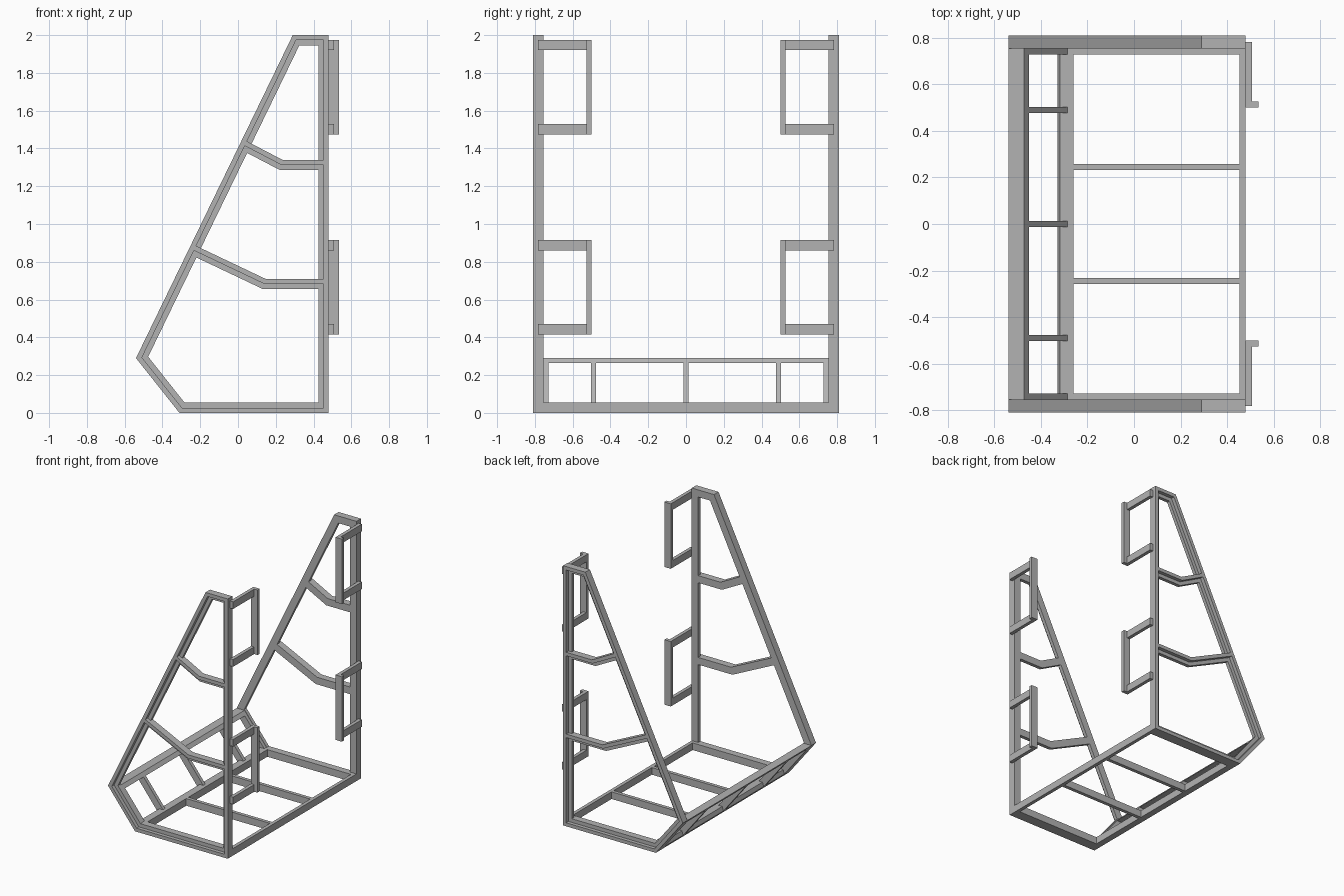
import bpy, bmesh
from mathutils import Vector

cube = bpy.data.objects.get("Cube")
if cube:
    bpy.data.objects.remove(cube, do_unlink=True)

STEEL = (0.45, 0.45, 0.45, 1)
mat = bpy.data.materials.new("grey steel")
mat.use_nodes = True
mat.diffuse_color = STEEL
mat.node_tree.nodes["Principled BSDF"].inputs["Base Color"].default_value = STEEL

W, T = 0.055, 0.027               # leg width and wall thickness of the angle section
OUT, IN = 0.81, 0.755             # outer and inner faces of the side frames
MID = IN + T
OUTLINE = [(-0.54, 0.29), (-0.31, 0), (0.48, 0), (0.48, 2), (0.29, 2)]


def finish(bm, name, mirror=False):
    bmesh.ops.recalc_face_normals(bm, faces=bm.faces)
    mesh = bpy.data.meshes.new(name)
    bm.to_mesh(mesh)
    bm.free()
    mesh.materials.append(mat)
    obj = bpy.data.objects.new(name, mesh)
    bpy.context.collection.objects.link(obj)
    if mirror:
        mod = obj.modifiers.new("other side", "MIRROR")
        mod.use_axis = (False, True, False)
        mod.use_mirror_merge = False
    return obj


def prism(bm, pts, y0, y1):
    """Extrude an (x, z) polygon along y."""
    a, b = ([bm.verts.new((x, y, z)) for x, z in pts] for y in (y0, y1))
    bm.faces.new(a)
    bm.faces.new(b[::-1])
    for i in range(len(a)):
        j = (i + 1) % len(a)
        bm.faces.new((a[i], b[i], b[j], a[j]))


def box(bm, x0, x1, y0, y1, z0, z1):
    prism(bm, [(x0, z0), (x1, z0), (x1, z1), (x0, z1)], y0, y1)


def inset(pts, d):
    """Move every side of a counter-clockwise polygon inwards by d, mitred."""
    res = []
    for i, p in enumerate(pts):
        p = Vector(p)
        a = (p - Vector(pts[i - 1])).normalized()
        b = (Vector(pts[(i + 1) % len(pts)]) - p).normalized()
        na, nb = Vector((-a.y, a.x)), Vector((-b.y, b.x))
        res.append(tuple(p + (na + nb) * d / (1 + na.dot(nb))))
    return res


def ring(bm, outer, inner, y0, y1):
    """Closed mitred band between two outlines."""
    loops = [[bm.verts.new((x, y, z)) for x, z in pts]
             for pts, y in ((outer, y0), (outer, y1), (inner, y1), (inner, y0))]
    for i in range(len(outer)):
        j = (i + 1) % len(outer)
        for k in range(4):
            a, b = loops[k], loops[(k + 1) % 4]
            bm.faces.new((a[i], a[j], b[j], b[i]))


def leg_x(z, d):
    """x on the sloping leg at height z, d in from its outer edge."""
    p, q = inset(OUTLINE, d)[0], inset(OUTLINE, d)[4]
    return p[0] + (q[0] - p[0]) * (z - p[1]) / (q[1] - p[1])


# Side frames: angle section with the web inside and the rim outside
bm = bmesh.new()
ring(bm, OUTLINE, inset(OUTLINE, W), IN, MID)
ring(bm, OUTLINE, inset(OUTLINE, T), MID, OUT)
finish(bm, "side_frames", True)

# Bent cross braces in the side frames: (bend x, top of flat part, top at leg)
bm = bmesh.new()
for bend, top, high in ((0.235, 1.34, 1.425), (0.145, 0.71, 0.872)):
    rise = (high - top) / (bend - leg_x(high, W))
    for depth, d, y0, y1 in ((W, W, IN, MID), (T, T, MID, OUT)):
        bx = bend - depth * 0.22
        ends = []
        for x, z in ((bend, top), (bx, top - depth)):
            h = z + high - top
            for _ in range(8):    # slide along the brace to meet the leg
                h = z + rise * (x - leg_x(h, d))
            ends.append((leg_x(h, d), h))
        prism(bm, [ends[0], ends[1], (bx, top - depth), (0.48 - d, top - depth),
                   (0.48 - d, top), (bend, top)], y0, y1)
finish(bm, "side_braces", True)

# Floor frame
bm = bmesh.new()
box(bm, 0.48 - T, 0.48, -IN, IN, 0, W)
box(bm, -0.288, -0.26, -IN, IN, 0, W)
for y in (-IN + T / 2, -0.245, 0.245, IN - T / 2):
    box(bm, -0.26, 0.48 - T, y - T / 2, y + T / 2, 0, W)
finish(bm, "floor_frame")

# Sloping panel frame along the low edge
SLOPE = 0.23 / 0.29
DX = 0.067


def slope_x(z):
    return -0.31 - SLOPE * z


def slope_bar(bm, z0, z1, y0, y1):
    a, b = slope_x(z0), slope_x(z1)
    prism(bm, [(a, z0), (a + DX, z0), (b + DX, z1), (b, z1)], y0, y1)


bm = bmesh.new()
slope_bar(bm, 0.29 - T, 0.29, -IN, IN)
prism(bm, [(-0.31, 0), (-0.288, 0), (-0.288, W), (-0.318, W), (-0.328, 0.023)], -IN, IN)
for y in (-IN + T / 2, -0.49, 0, 0.49, IN - T / 2):
    slope_bar(bm, 0.023, 0.29 - T, y - T / 2, y + T / 2)
finish(bm, "sloping_panel_frame")

# Brackets on the upright posts
for name, z0, z1 in (("lower_brackets", 0.415, 0.915), ("upper_brackets", 1.475, 1.975)):
    bm = bmesh.new()
    for z in (z0, z1 - W):
        box(bm, 0.48, 0.48 + T, 0.5 + T, 0.783, z, z + W)
    box(bm, 0.48, 0.48 + W, 0.5, 0.5 + T, z0, z1)
    finish(bm, name, True)
